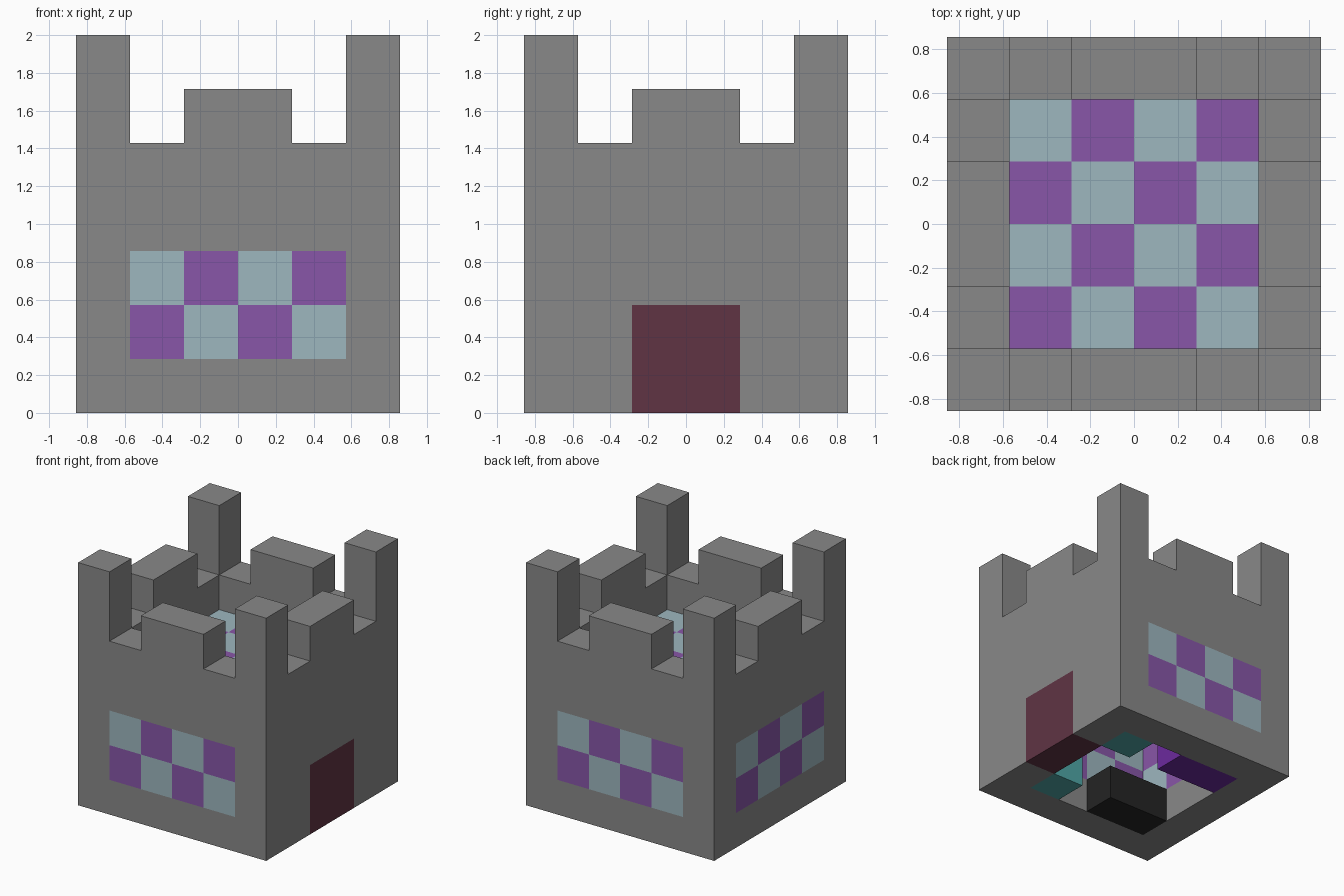
import bpy, bmesh
from mathutils import Vector

cube = bpy.data.objects.get("Cube")
if cube:
    bpy.data.objects.remove(cube, do_unlink=True)

U = 2 / 7  # block size


def material(name, srgb):
    col = [((c / 255 + 0.055) / 1.055) ** 2.4 for c in srgb] + [1]
    m = bpy.data.materials.new(name)
    m.use_nodes = True
    m.diffuse_color = col
    bsdf = next(n for n in m.node_tree.nodes if n.type == 'BSDF_PRINCIPLED')
    bsdf.inputs["Base Color"].default_value = col
    return m


stone = material("grey stone", (137, 137, 137))
pale = material("pale blue glass", (157, 183, 191))
purple = material("purple glass", (136, 86, 168))
maroon = material("maroon door", (96, 52, 68))
teal = material("teal", (80, 166, 166))
violet = material("deep violet", (108, 42, 158))
black = material("black", (36, 36, 36))

blocks = {}  # block position -> (part name, material)


def fill(part, mat, xs, ys, zs):
    """Fill a box of blocks; mat is a material or a rule of x, y, z."""
    for x in range(*xs):
        for y in range(*ys):
            for z in range(*zs):
                m = mat(x, y, z) if callable(mat) else mat
                blocks[x, y, z] = (part, m)


def checker(odd):
    return lambda x, y, z: pale if (x + y + z) % 2 == odd else purple


full, inner, middle = (-3, 3), (-2, 2), (-1, 1)
low, high = (-3, -2), (2, 3)

# Four walls with a merlon in the middle of each, and corner towers
for side in (low, high):
    fill("walls", stone, full, side, (0, 5))
    fill("walls", stone, side, full, (0, 5))
    fill("walls", stone, middle, side, (5, 6))
    fill("walls", stone, side, middle, (5, 6))
    for other in (low, high):
        fill("walls", stone, side, other, (5, 7))

# Chequered windows and roof, and the door
fill("front_window", checker(1), inner, low, (1, 3))
fill("back_window", checker(1), inner, high, (1, 3))
fill("right_window", checker(0), low, inner, (1, 3))
fill("roof", checker(0), inner, inner, (3, 4))
fill("door", maroon, high, middle, (0, 2))

# Furniture standing inside
fill("back_stool", teal, (1, 2), (1, 2), (0, 1))
fill("front_stool", teal, (1, 2), (-2, -1), (0, 1))
fill("bed", violet, (-2, 0), (1, 2), (0, 1))
fill("chest", black, (-2, 0), (-2, -1), (0, 1))


def build(part):
    """Make one mesh from the exposed sides of a part's blocks."""
    bm = bmesh.new()
    mats = []
    for pos, (name, mat) in blocks.items():
        if name != part:
            continue
        if mat not in mats:
            mats.append(mat)
        centre = Vector(pos) + Vector((0.5, 0.5, 0.5))
        for axis in range(3):
            for sign in (-1, 1):
                n = Vector((0, 0, 0))
                n[axis] = sign
                if tuple(int(c) for c in Vector(pos) + n) in blocks:
                    continue
                a = Vector((0, 0, 0))
                a[(axis + 1) % 3] = 0.5
                b = n.cross(a)
                mid = centre + n / 2
                corners = (mid - a - b, mid + a - b, mid + a + b, mid - a + b)
                face = bm.faces.new([bm.verts.new(c * U) for c in corners])
                face.material_index = mats.index(mat)
    bmesh.ops.remove_doubles(bm, verts=bm.verts, dist=0.001)
    bmesh.ops.dissolve_limit(bm, angle_limit=0.01, verts=bm.verts,
                             edges=bm.edges, delimit={'MATERIAL'})
    mesh = bpy.data.meshes.new(part)
    bm.to_mesh(mesh)
    bm.free()
    for m in mats:
        mesh.materials.append(m)
    bpy.context.collection.objects.link(bpy.data.objects.new(part, mesh))


for part in dict.fromkeys(name for name, _ in blocks.values()):
    build(part)
